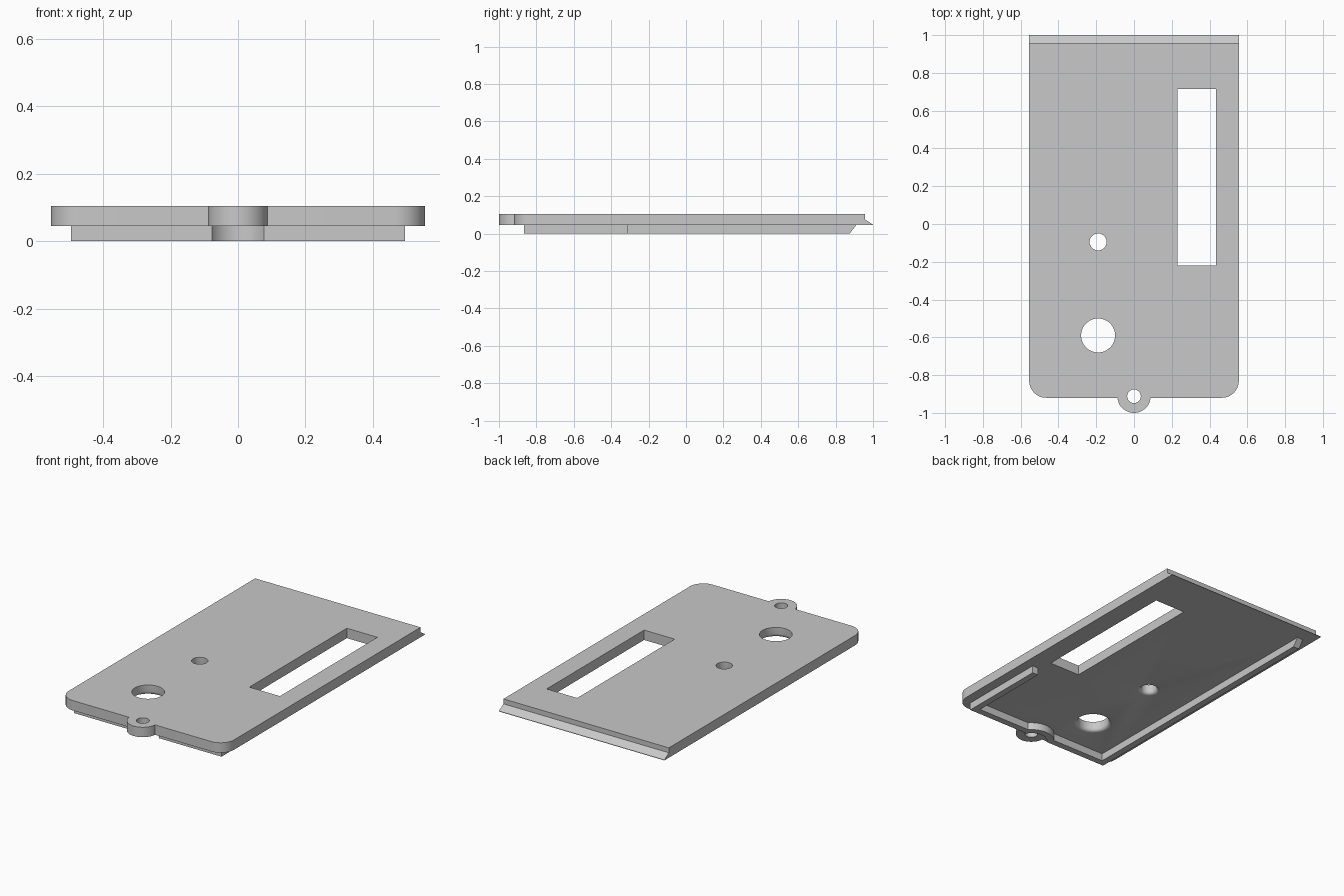
import bpy
import bmesh
from math import sin, cos, pi, asin, radians

cube = bpy.data.objects.get("Cube")
if cube:
    bpy.data.objects.remove(cube, do_unlink=True)

grey = bpy.data.materials.new("plain_grey")
grey.use_nodes = True
colour = (0.58, 0.58, 0.58, 1)
grey.diffuse_color = colour
grey.node_tree.nodes["Principled BSDF"].inputs["Base Color"].default_value = colour


def arc(cx, cy, r, start, end, steps):
    return [(cx + r * cos(start + (end - start) * i / steps),
             cy + r * sin(start + (end - start) * i / steps)) for i in range(steps + 1)]


def finish(name, bm):
    bmesh.ops.recalc_face_normals(bm, faces=bm.faces)
    mesh = bpy.data.meshes.new(name)
    bm.to_mesh(mesh)
    bm.free()
    mesh.materials.append(grey)
    obj = bpy.data.objects.new(name, mesh)
    bpy.context.collection.objects.link(obj)
    return obj


def prism(name, points, low, high, along_x=False):
    """Extrude an outline along z, or a (y, z) profile along x."""
    bm = bmesh.new()
    place = (lambda a, b: (low, a, b)) if along_x else (lambda a, b: (a, b, low))
    face = bm.faces.new([bm.verts.new(place(a, b)) for a, b in points])
    moved = bmesh.ops.extrude_face_region(bm, geom=[face])["geom"]
    depth = high - low
    bmesh.ops.translate(bm, vec=(depth, 0, 0) if along_x else (0, 0, depth),
                        verts=[v for v in moved if isinstance(v, bmesh.types.BMVert)])
    return finish(name, bm)


def lathe(name, x, y, profile, sides=48):
    """Closed round solid from rings of (radius, height)."""
    bm = bmesh.new()
    rings = [[bm.verts.new((px, py, z)) for px, py in arc(x, y, r, 0, 2 * pi, sides)[:-1]]
             for r, z in profile]
    for lower, upper in zip(rings, rings[1:]):
        for i in range(sides):
            j = (i + 1) % sides
            bm.faces.new((lower[i], lower[j], upper[j], upper[i]))
    bm.faces.new(rings[0])
    bm.faces.new(rings[-1])
    return finish(name, bm)


def cut(obj, cutter):
    cutter.hide_render = True
    mod = obj.modifiers.new("cut", "BOOLEAN")
    mod.operation = "DIFFERENCE"
    mod.solver = "EXACT"
    mod.object = cutter
    bpy.context.view_layer.objects.active = obj
    bpy.ops.object.modifier_apply(modifier=mod.name)
    bpy.data.objects.remove(cutter, do_unlink=True)


HALF, FRONT, BOTTOM, TOP = 0.555, -0.92, 0.045, 0.105
TAB_Y, CORNER = -0.912, 0.09

# Cover plate with rounded front corners and a screw tab
tab_r = 0.088
dip = asin((FRONT - TAB_Y) / tab_r)
outline = [(HALF, 1), (-HALF, 1)]
outline += arc(-HALF + CORNER, FRONT + CORNER, CORNER, pi, 1.5 * pi, 10)
outline += arc(0, TAB_Y, tab_r, pi - dip, 2 * pi + dip, 24)
outline += arc(HALF - CORNER, FRONT + CORNER, CORNER, 1.5 * pi, 2 * pi, 10)
plate = prism("cover_plate", outline, BOTTOM, TOP)

# Step and sloped lip along the back edge
cut(plate, prism("lip_cutter", [(0.957, 0.2), (0.957, 0.075), (1.0, 0.048),
                                (1.1, -0.015), (1.1, 0.2)], -1, 1, along_x=True))

# Long slot
cut(plate, prism("slot_cutter", [(0.23, -0.22), (0.435, -0.22),
                                 (0.435, 0.715), (0.23, 0.715)], 0, 0.2))

# Screw hole, then two holes with a rounded flare underneath
cut(plate, lathe("screw_hole_cutter", 0, TAB_Y, [(0.036, 0), (0.036, 0.2)]))
flare = 0.02
for y, r in ((-0.095, 0.045), (-0.59, 0.09)):
    profile = [(r + flare, 0)]
    profile += [(r + flare - flare * sin(t * pi / 8), BOTTOM + flare - flare * cos(t * pi / 8))
                for t in range(5)]
    profile.append((r, 0.2))
    cut(plate, lathe("hole_cutter", -0.19, y, profile))

# Locating rib underneath: long right side, front with a curve around the tab, short left side
OUT, WALL, RIB_FRONT = 0.495, 0.04, -0.865
near, far = 0.09, 0.09 + WALL
a = asin((RIB_FRONT - TAB_Y) / near)
b = asin((RIB_FRONT + WALL - TAB_Y) / far)
path = [(-OUT, 0.91), (-OUT, RIB_FRONT)]
path += arc(0, TAB_Y, near, pi - a, a, 16)
path += [(OUT, RIB_FRONT), (OUT, -0.31), (OUT - WALL, -0.31), (OUT - WALL, RIB_FRONT + WALL)]
path += arc(0, TAB_Y, far, b, pi - b, 16)
path += [(-OUT + WALL, RIB_FRONT + WALL), (-OUT + WALL, 0.91)]
rib = prism("locating_rib", path, 0, BOTTOM)
for v in rib.data.vertices:
    if v.co.y > 0.9 and v.co.z < 0.01:
        v.co.y = 0.875

# Smooth curved walls, crisp edges
bpy.ops.object.select_all(action="DESELECT")
for obj in (plate, rib):
    obj.select_set(True)
bpy.context.view_layer.objects.active = plate
bpy.ops.object.shade_smooth_by_angle(angle=radians(30))
